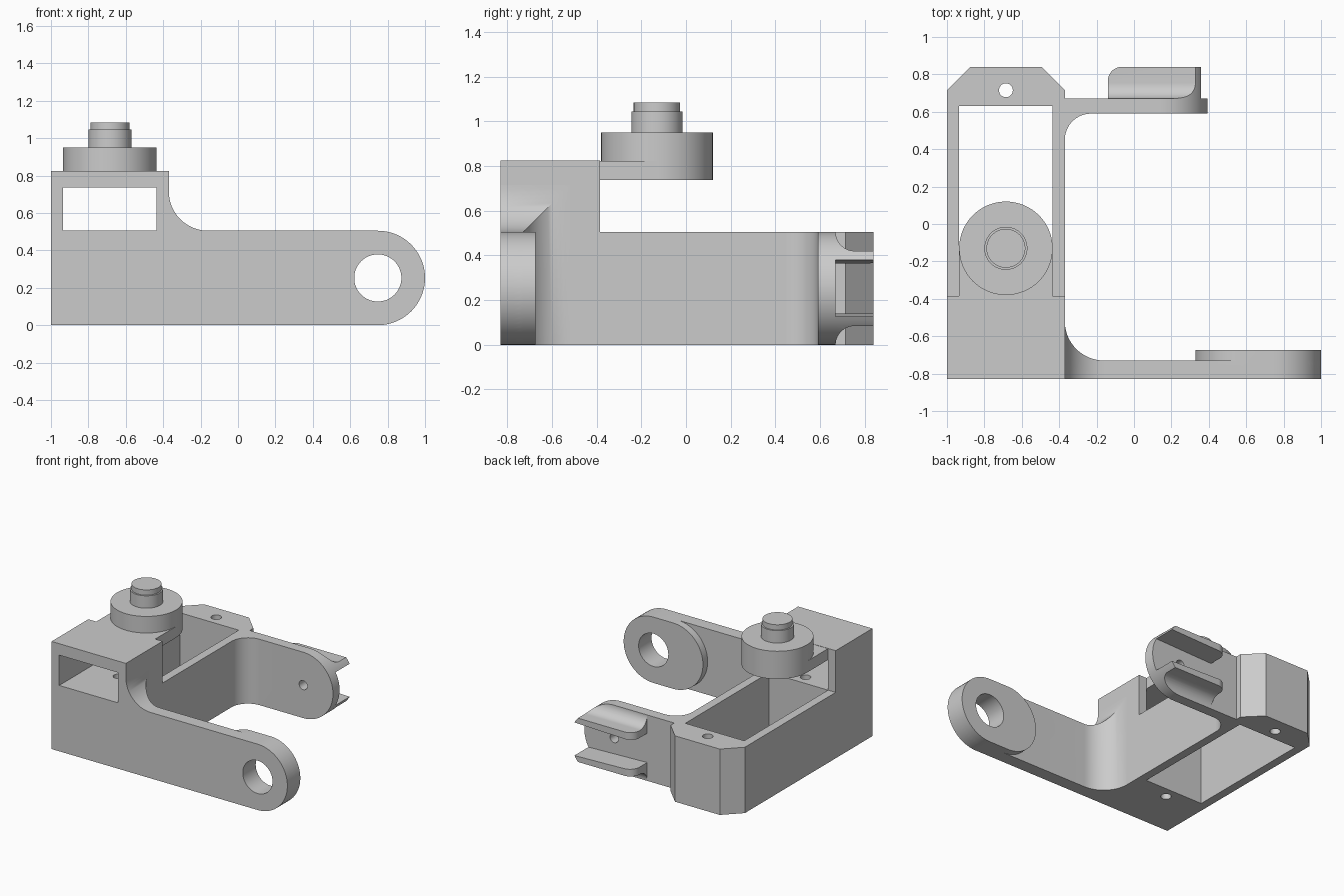
import bpy
import bmesh
import math
from mathutils import Vector

cube = bpy.data.objects.get("Cube")
if cube:
    bpy.data.objects.remove(cube, do_unlink=True)

grey = bpy.data.materials.new("light grey plastic")
grey.use_nodes = True
COLOUR = (0.6, 0.6, 0.6, 1)
grey.diffuse_color = COLOUR
grey.node_tree.nodes["Principled BSDF"].inputs["Base Color"].default_value = COLOUR

H = 0.505            # height of the low frame
MID = H / 2          # axis height of both arms
SIDE = -0.37         # inner side of the frame
PX, PY = -0.685, -0.13   # pivot axis


def arc(cx, cy, r, start, end, n=16):
    """Points on an arc, angles in degrees."""
    angles = [math.radians(start + (end - start) * i / n) for i in range(n + 1)]
    return [(cx + r * math.cos(a), cy + r * math.sin(a)) for a in angles]


def extrude(name, points, lo, hi, axis="z"):
    """Prism from a 2D profile, pushed along one axis from lo to hi."""
    place = {"x": lambda p, d: (d, p[0], p[1]),
             "y": lambda p, d: (p[0], d, p[1]),
             "z": lambda p, d: (p[0], p[1], d)}[axis]
    bm = bmesh.new()
    base = bm.faces.new([bm.verts.new(place(p, lo)) for p in points])
    moved = bmesh.ops.extrude_face_region(bm, geom=[base])["geom"]
    shift = Vector(place((0, 0), hi - lo))
    bmesh.ops.translate(bm, vec=shift,
                        verts=[v for v in moved if isinstance(v, bmesh.types.BMVert)])
    bmesh.ops.recalc_face_normals(bm, faces=bm.faces)
    mesh = bpy.data.meshes.new(name)
    bm.to_mesh(mesh)
    bm.free()
    mesh.materials.append(grey)
    obj = bpy.data.objects.new(name, mesh)
    bpy.context.collection.objects.link(obj)
    return obj


def box(name, x, y, z):
    return extrude(name, [(x[0], y[0]), (x[1], y[0]), (x[1], y[1]), (x[0], y[1])], *z)


def cylinder(name, cx, cy, r, lo, hi, axis="z"):
    return extrude(name, arc(cx, cy, r, 0, 360, 64)[:-1], lo, hi, axis)


def combine(obj, operation, other):
    """Apply a boolean and drop the helper."""
    mod = obj.modifiers.new("combine", "BOOLEAN")
    mod.operation, mod.solver, mod.object = operation, "EXACT", other
    bpy.context.view_layer.objects.active = obj
    bpy.ops.object.modifier_apply(modifier=mod.name)
    bpy.data.objects.remove(other, do_unlink=True)


def smooth(obj):
    bpy.ops.object.select_all(action="DESELECT")
    obj.select_set(True)
    bpy.context.view_layer.objects.active = obj
    bpy.ops.object.shade_smooth_by_angle(angle=math.radians(30))


# Frame: low body with chamfered back, and a taller front tower
frame = extrude("frame", [(-1, -0.83), (SIDE, -0.83), (SIDE, 0.715), (-0.495, 0.84),
                          (-0.875, 0.84), (-1, 0.715)], 0, H)
tower = box("tower", (-1, SIDE), (-0.83, -0.385), (0.3, 0.825))
combine(frame, "UNION", tower)
combine(frame, "DIFFERENCE", box("pocket", (-0.935, -0.435), (-0.385, 0.63), (-0.1, 0.9)))
combine(frame, "DIFFERENCE", box("window", (-0.935, -0.435), (-0.9, -0.3), (H, 0.737)))
for y in (0.715, -0.47):
    combine(frame, "DIFFERENCE", cylinder("screw_hole", PX, y, 0.037, -0.1, 0.6))
smooth(frame)

# Pivot: tower roof runs on into a round boss that carries a stepped pin
roof = box("pivot_bridge", (-0.935, -0.435), (-0.385, PY), (0.737, 0.823))
boss = cylinder("pivot_boss", PX, PY, 0.25, 0.737, 0.95)
shaft = cylinder("pivot_shaft", PX, PY, 0.115, 0.95, 1.045)
tip = cylinder("pivot_tip", PX, PY, 0.104, 1.045, 1.085)
for part in (boss, shaft, tip):
    smooth(part)

# Front arm: filleted plan cut to a filleted, round ended outline
R = 0.21
END = 0.7475
arm = extrude("front_arm", [(SIDE, -0.83), (1, -0.83), (1, -0.73)]
              + arc(SIDE + R, -0.73 + R, R, 270, 180), 0, 0.825)
outline = extrude("outline", [(-0.5, 0)] + arc(END, MID, MID, -90, 90, 32)
                  + arc(SIDE + R, H + R, R, 270, 180)
                  + [(SIDE, 0.83), (-0.5, 0.83)], -0.9, -0.3, "y")
combine(arm, "INTERSECT", outline)

# Pill shaped pad with the large bearing hole
pad = extrude("front_arm_pad", arc(END, MID, MID, -90, 90, 32)
              + arc(0.58, MID, MID, 90, 270, 32), -0.78, -0.673, "y")
combine(arm, "UNION", pad)
combine(arm, "DIFFERENCE", cylinder("bearing_hole", END, MID, 0.126, -1, -0.5, "y"))
smooth(arm)

# Rear arm: thin plate with an inner fillet and a round end
r = 0.14
CX = 0.14


def rear_outline():
    return extrude("outline", [(-0.5, 0)] + arc(CX, MID, MID, -90, 90, 48) + [(-0.5, H)],
                   0.3, 0.9, "y")


rear = extrude("rear_arm", arc(SIDE + r, 0.59 - r, r, 180, 90)
               + [(0.4, 0.59), (0.4, 0.67), (SIDE, 0.67)], 0, H)
combine(rear, "INTERSECT", rear_outline())
combine(rear, "DIFFERENCE", cylinder("centre_hole", CX, MID, 0.035, 0.5, 0.8, "y"))
smooth(rear)

# Two guide lips on the rear arm, gripping a slightly tapered slot
f = 0.085
for name, side in (("upper_guide_lip", 1), ("lower_guide_lip", -1)):
    section = ([(0.84, 0.1), (0.84, 0.168)]
               + arc(0.67 + f, 0.168 + f, f, 270, 180) + [(0.67, 0.1)])
    lip = extrude(name, [(y, MID + side * z) for y, z in section], -0.14, 0.4, "x")
    plan = extrude("plan", [(-0.14, 0.66), (0.5, 0.66), (0.5, 0.84)]
                   + arc(-0.065, 0.765, 0.075, 90, 180), -0.1, 0.7)
    combine(lip, "INTERSECT", plan)
    combine(lip, "INTERSECT", rear_outline())
    slot = [(-0.2, 0.11), (0.5, 0.131), (0.5, 0), (-0.2, 0)]
    combine(lip, "DIFFERENCE", extrude("slot", [(x, MID + side * z) for x, z in slot],
                                       0.6, 0.9, "y"))
    smooth(lip)
